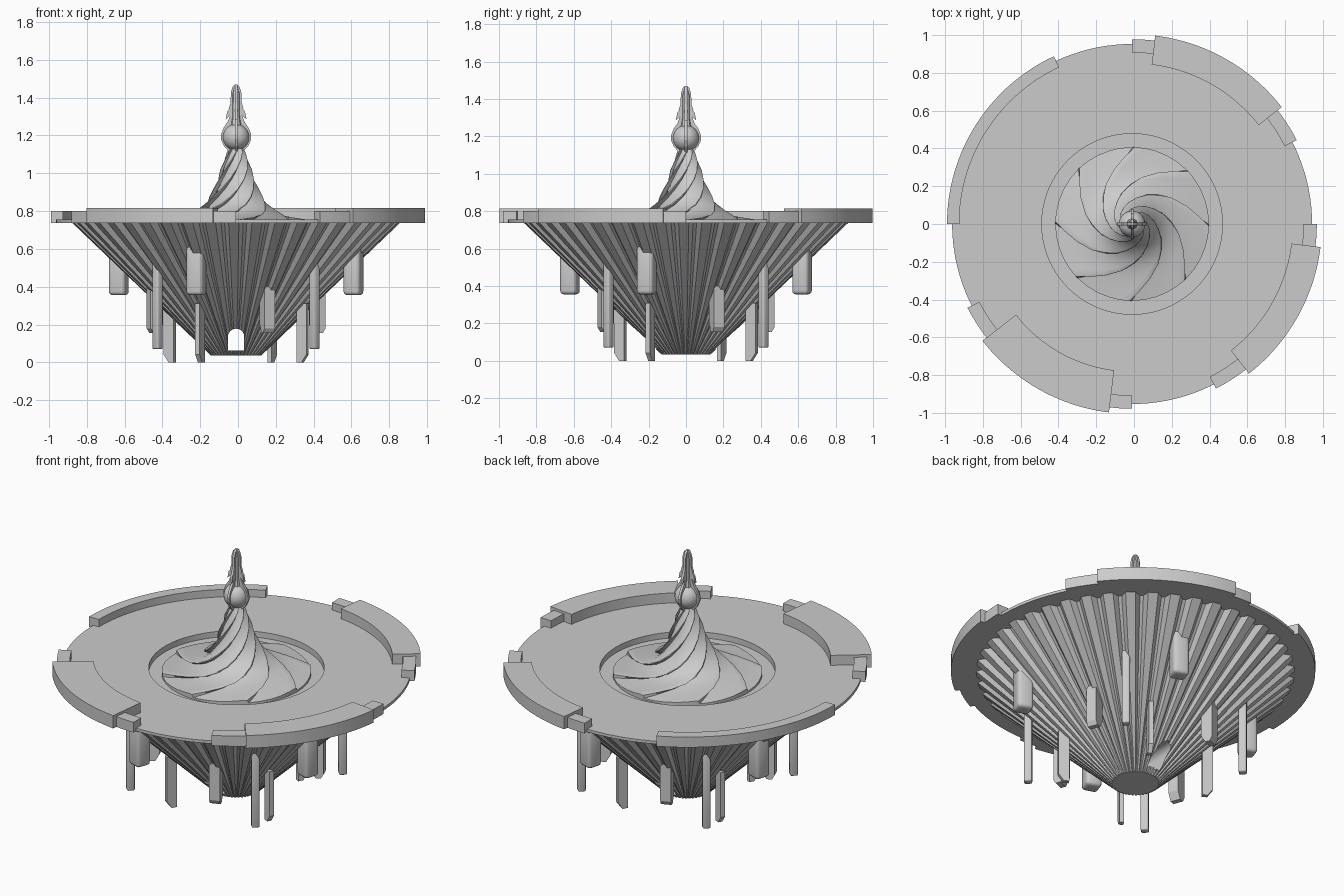
import bpy, bmesh
from math import sin, cos, pi, radians

if "Cube" in bpy.data.objects:
    bpy.data.objects.remove(bpy.data.objects["Cube"])

CX, CY = -0.01, 0.0   # axis of the round body


def finish(name, bm, smooth=True):
    bmesh.ops.remove_doubles(bm, verts=bm.verts, dist=1e-5)
    bmesh.ops.recalc_face_normals(bm, faces=bm.faces)
    me = bpy.data.meshes.new(name)
    bm.to_mesh(me)
    bm.free()
    ob = bpy.data.objects.new(name, me)
    bpy.context.collection.objects.link(ob)
    ob.location = (CX, CY, 0)
    if smooth:
        bpy.context.view_layer.objects.active = ob
        ob.select_set(True)
        bpy.ops.object.shade_smooth_by_angle(angle=radians(30))
        ob.select_set(False)
    return ob


def skin(bm, rings, closed_rings=True):
    """Join equal-length rings of points with quads."""
    vs = [[bm.verts.new(p) for p in ring] for ring in rings]
    n = len(vs[0])
    for a, b in zip(vs, vs[1:]):
        for i in range(n if closed_rings else n - 1):
            j = (i + 1) % n
            bm.faces.new((a[i], a[j], b[j], b[i]))
    return vs


def circle(r, z, n=128):
    return [(r * cos(2 * pi * i / n), r * sin(2 * pi * i / n), z) for i in range(n)]


def sector(name, r0, r1, a0, a1, z0, z1):
    bm = bmesh.new()
    n = max(3, int((a1 - a0) / 2))
    rings = []
    for i in range(n + 1):
        a = radians(a0 + (a1 - a0) * i / n)
        rings.append([(r * cos(a), r * sin(a), z)
                      for r, z in ((r0, z0), (r1, z0), (r1, z1), (r0, z1))])
    vs = skin(bm, rings)
    bm.faces.new(vs[0])
    bm.faces.new(vs[-1])
    return finish(name, bm)


def prism(name, outline, half, axis='y', loc=(0, 0), turn=0, bevel=0):
    """Extrude an (x, z) outline along y, then turn and move it."""
    bm = bmesh.new()
    vs = skin(bm, [[(x, s * half, z) for x, z in outline] for s in (-1, 1)])
    bm.faces.new(vs[0])
    bm.faces.new(vs[1])
    if bevel:
        bmesh.ops.bevel(bm, geom=bm.edges[:], offset=bevel, segments=3,
                        profile=0.5, affect='EDGES')
    ob = finish(name, bm, bevel > 0)
    ob.rotation_euler.z = turn
    ob.location = (CX + loc[0], CY + loc[1], 0)
    return ob


# Deck with a shallow round pocket in the middle
bm = bmesh.new()
deck = [(.478, .72), (.478, .755), (.953, .755), (.953, .738), (.5, .738), (.5, .71)]
vs = skin(bm, [circle(r, z) for r, z in deck])
bm.faces.new(vs[0])
bm.faces.new(vs[-1])
finish("deck", bm)

# Raised rim walls and their smaller end blocks
for i, (r0, a0, a1) in enumerate([(.85, 38, 83), (.78, 218, 263), (.85, 308, 353)]):
    sector(f"rim_wall_{i}", r0, 1.005, a0, a1, .738, .815)
    sector(f"rim_block_{i}a", .907, .978, a0 - 11, a0, .738, .80)
    sector(f"rim_block_{i}b", .907, .978, a1, a1 + 7, .738, .80)
sector("low_rim_wall", .915, .98, 115, 180, .738, .80)

# Pleated inverted cone below the deck
PLEATS = 44


def pleat_ring(ro, ri, z):
    pts = []
    for i in range(PLEATS):
        for f, r in ((-.32, ro), (.12, ro), (.32, ri), (.48, ri)):
            a = 2 * pi * (i + f) / PLEATS
            pts.append((r * cos(a), r * sin(a), z))
    return pts


bm = bmesh.new()
vs = skin(bm, [pleat_ring(.132, .124, .035), pleat_ring(.875, .835, .745),
               circle(.52, .745, PLEATS * 4), circle(.52, .70, PLEATS * 4)])
bm.faces.new(vs[0])
bm.faces.new(vs[-1])
cone = finish("pleated_hull", bm, False)

# Arched passage through the hull, front to back
arch = [(-.043, .062), (.043, .062)] + [
    (.043 * cos(pi * i / 12), .135 + .043 * sin(pi * i / 12)) for i in range(13)]
cutter = prism("passage_cutter", arch, .6)
cutter.hide_render = True
cutter.hide_viewport = True
mod = cone.modifiers.new("passage", 'BOOLEAN')
mod.object = cutter
mod.operation = 'DIFFERENCE'
mod.solver = 'EXACT'

# Hanging pillars, each kind repeated four times around the axis
def box(w, z0, z1):
    return [(-w, z0), (w, z0), (w, z1), (-w, z1)]


def chamfered(w, z0, z1, c):
    return [(-w, z0), (w - c, z0), (w, z0 + c * 1.4), (w, z1), (-w, z1)]


for k in range(4):
    q = k * pi / 2

    def place(r, deg):
        a = radians(deg) + q
        return dict(loc=(r * cos(a), r * sin(a)), turn=a)

    prism(f"thick_pillar_{k}", box(.046, .355, .62), .046, bevel=.02, **place(.655, 251.3))
    prism(f"slim_column_{k}", box(.022, .07, .53), .022, bevel=.009, **place(.587, 45))
    prism(f"long_blade_{k}", chamfered(.03, 0, .31, .03), .013, **place(.40, 241.5))
    p = place(.46, 291)
    tip = [(-.035, .2), (-.01, .155), (.02, .155), (.035, .18), (.035, .40), (-.035, .40)]
    prism(f"short_blade_{k}", tip, .03, **p)

# Twisted flaring pedestal: spiral sawtooth ribs on a horn profile
BLADES = 8
RIB = [(0, 0), (.2, .12), (.4, .28), (.6, .5), (.78, .8), (.9, 1), (.96, .9), (.99, 0)]
horn = [(.407, .73, 0), (.35, .743, 8), (.29, .757, 20), (.235, .775, 35), (.19, .80, 50),
        (.155, .835, 66), (.128, .875, 82), (.106, .92, 100), (.088, .97, 120),
        (.074, 1.02, 140), (.058, 1.07, 162), (.044, 1.11, 182), (.032, 1.14, 196)]
rings = [[(.407 * cos(2 * pi * (b + f) / BLADES), .407 * sin(2 * pi * (b + f) / BLADES), .715)
          for b in range(BLADES) for f, s in RIB]]
for r, z, tw in horn:
    k = min(1, max(0, (.407 - r) / .25))
    ring = []
    for b in range(BLADES):
        for f, s in RIB:
            a = 2 * pi * (b + f) / BLADES + radians(tw)
            rr = r * (1 + .22 * k * (s - .4))
            ring.append((rr * cos(a), rr * sin(a), z + .018 * s * (1 - k)))
    rings.append(ring)
bm = bmesh.new()
vs = skin(bm, rings)
bm.faces.new(vs[-1])
finish("twisted_pedestal", bm)

# Orb held by four crossed fins that rise into a barbed finial
bm = bmesh.new()
bmesh.ops.create_uvsphere(bm, u_segments=32, v_segments=16, radius=.07)
orb = finish("orb", bm)
orb.location.z = 1.19

half = [(.02, 1.08), (.042, 1.12), (.065, 1.145), (.08, 1.18), (.08, 1.205), (.066, 1.24),
        (.046, 1.27), (.032, 1.305), (.055, 1.285), (.047, 1.325), (.033, 1.345),
        (.04, 1.34), (.03, 1.37), (.027, 1.43), (.018, 1.458), (.006, 1.47)]
outline = half + [(-x, z) for x, z in reversed(half)]
for k in range(2):
    prism(f"finial_fin_{k}", outline, .007, turn=k * pi / 2)

# Solid core of the finial between the fins
bm = bmesh.new()
vs = skin(bm, [circle(r, z, 8) for r, z in
               ((.03, 1.25), (.022, 1.30), (.021, 1.42), (.012, 1.455), (.004, 1.465))])
bm.faces.new(vs[0])
bm.faces.new(vs[-1])
finish("finial_core", bm)
